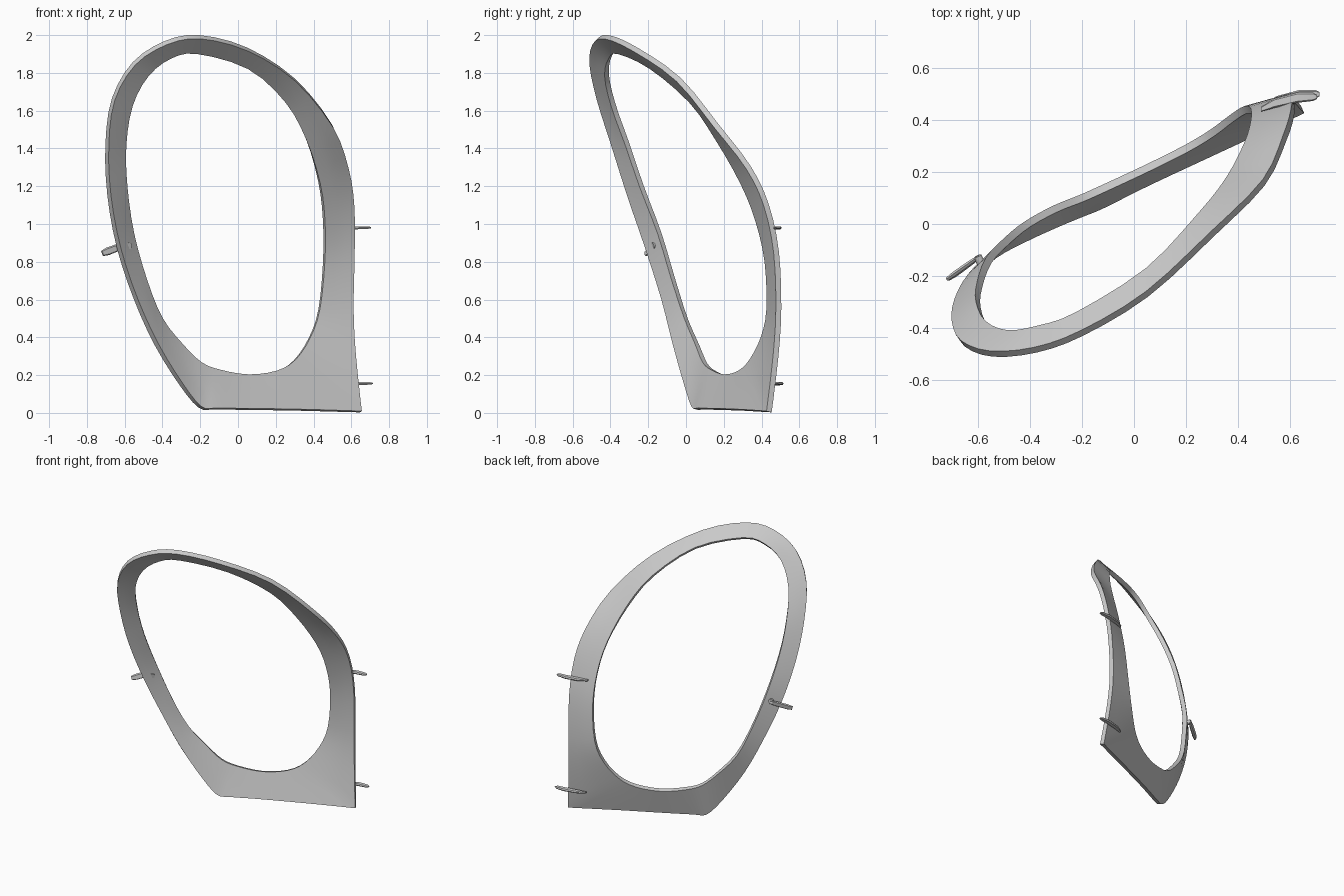
import bpy, bmesh
from mathutils import Vector

if "Cube" in bpy.data.objects:
    bpy.data.objects.remove(bpy.data.objects["Cube"])

# Paired stations round the frame, clockwise from the top (x, y, z)
OUTER = [(-.2, -.42, 1.99), (.05, -.27, 1.925), (.3, -.04, 1.765), (.5, .16, 1.52),
         (.58, .33, 1.3), (.61, .425, 1.1), (.613, .478, .85), (.608, .49, .55),
         (.62, .475, .3), (.65, .44, .006), (.35, .30, .015), (.05, .16, .02),
         (-.12, .075, .022), (-.2, .042, .03), (-.3, 0, .15), (-.43, -.06, .36),
         (-.54, -.12, .6), (-.63, -.205, .87), (-.682, -.3, 1.15), (-.693, -.385, 1.42),
         (-.66, -.46, 1.66), (-.55, -.5, 1.85), (-.38, -.485, 1.96)]
INNER = [(-.22, -.35, 1.91), (.05, -.18, 1.83), (.25, .03, 1.65), (.36, .17, 1.45),
         (.43, .3, 1.22), (.455, .38, 1.02), (.455, .43, .8), (.43, .44, .55),
         (.38, .41, .4), (.3, .35, .28), (.2, .29, .22), (.05, .215, .2),
         (-.1, .145, .225), (-.2, .1, .265), (-.3, .06, .36), (-.41, 0, .5),
         (-.49, -.065, .7), (-.56, -.14, .95), (-.595, -.235, 1.2), (-.6, -.31, 1.42),
         (-.565, -.385, 1.63), (-.48, -.42, 1.79), (-.36, -.4, 1.885)]


def smooth_loop(points, steps=3, hard=()):
    """Closed spline through points; hard points keep a sharp corner."""
    p = [Vector(q) for q in points]
    n = len(p)
    tan = [Vector() if i in hard else (p[(i + 1) % n] - p[i - 1]) / 2 for i in range(n)]
    out = []
    for i in range(n):
        a, b, ta, tb = p[i], p[(i + 1) % n], tan[i], tan[(i + 1) % n]
        for k in range(steps):
            t = k / steps
            out.append(a * (2*t**3 - 3*t*t + 1) + ta * (t**3 - 2*t*t + t)
                       + b * (3*t*t - 2*t**3) + tb * (t**3 - t*t))
    return out


def finish(name, bm):
    bmesh.ops.recalc_face_normals(bm, faces=bm.faces[:])
    mesh = bpy.data.meshes.new(name)
    bm.to_mesh(mesh)
    bm.free()
    ob = bpy.data.objects.new(name, mesh)
    bpy.context.collection.objects.link(ob)
    bpy.ops.object.select_all(action='DESELECT')
    bpy.context.view_layer.objects.active = ob
    ob.select_set(True)
    return ob


# Curved ring-shaped frame
outer = smooth_loop(OUTER, hard=(9,))
inner = smooth_loop(INNER)
bm = bmesh.new()
rings = [[bm.verts.new(a.lerp(b, f)) for a, b in zip(outer, inner)] for f in (0, .33, .67, 1)]
n = len(outer)
for r0, r1 in zip(rings, rings[1:]):
    for i in range(n):
        j = (i + 1) % n
        bm.faces.new((r0[i], r0[j], r1[j], r1[i]))
frame = finish("window_frame", bm)
mod = frame.modifiers.new("thickness", 'SOLIDIFY')
mod.thickness = .03
mod.offset = 0
bpy.ops.object.modifier_apply(modifier=mod.name)
bpy.ops.object.shade_smooth_by_angle(angle=.7)


def tab(name, path, wide, thin):
    """Tapered flat bar along a path; wide and thin are half-size vectors per point."""
    bm = bmesh.new()
    loops = []
    for p, s in path:
        p = Vector(p)
        w, t = Vector(wide) * s, Vector(thin) * s
        loops.append([bm.verts.new(p + q) for q in
                      (w, w*.7 + t, -w*.7 + t, -w, -w*.7 - t, w*.7 - t)])
    for a, b in zip(loops, loops[1:]):
        for i in range(6):
            j = (i + 1) % 6
            bm.faces.new((a[i], a[j], b[j], b[i]))
    bm.faces.new(loops[0])
    bm.faces.new(loops[-1])
    finish(name, bm)
    bpy.ops.object.shade_smooth_by_angle(angle=.7)


# Two flat hinge tabs on the straight edge
for name, x, y, z in (("upper_hinge_tab", 0, -.01, .98), ("lower_hinge_tab", .01, 0, .155)):
    path = [((.49 + x, .452 + y, z - .004), .5), ((.54 + x, .475 + y, z - .002), .9),
            ((.63 + x, .497 + y, z), 1), ((.69 + x, .5 + y, z + .001), .8),
            ((.705 + x, .5 + y, z + .001), .4)]
    tab(name, path, (0, .02, 0), (0, 0, .008))

# Latch handle with its pivot on the opposite edge
tab("latch_handle", [((-.595, -.125, .89), .7), ((-.63, -.15, .878), 1),
                     ((-.69, -.193, .855), 1.1), ((-.718, -.213, .845), .8)],
    (-.006, 0, .018), (.004, -.007, 0))
bm = bmesh.new()
bmesh.ops.create_cone(bm, cap_ends=True, segments=12, radius1=.018, radius2=.015, depth=.06)
pivot = finish("latch_pivot", bm)
bpy.ops.object.shade_smooth_by_angle(angle=.7)
pivot.location = (-.59, -.15, .89)
pivot.rotation_euler = Vector((-.4, .85, .2)).to_track_quat('Z', 'Y').to_euler()
